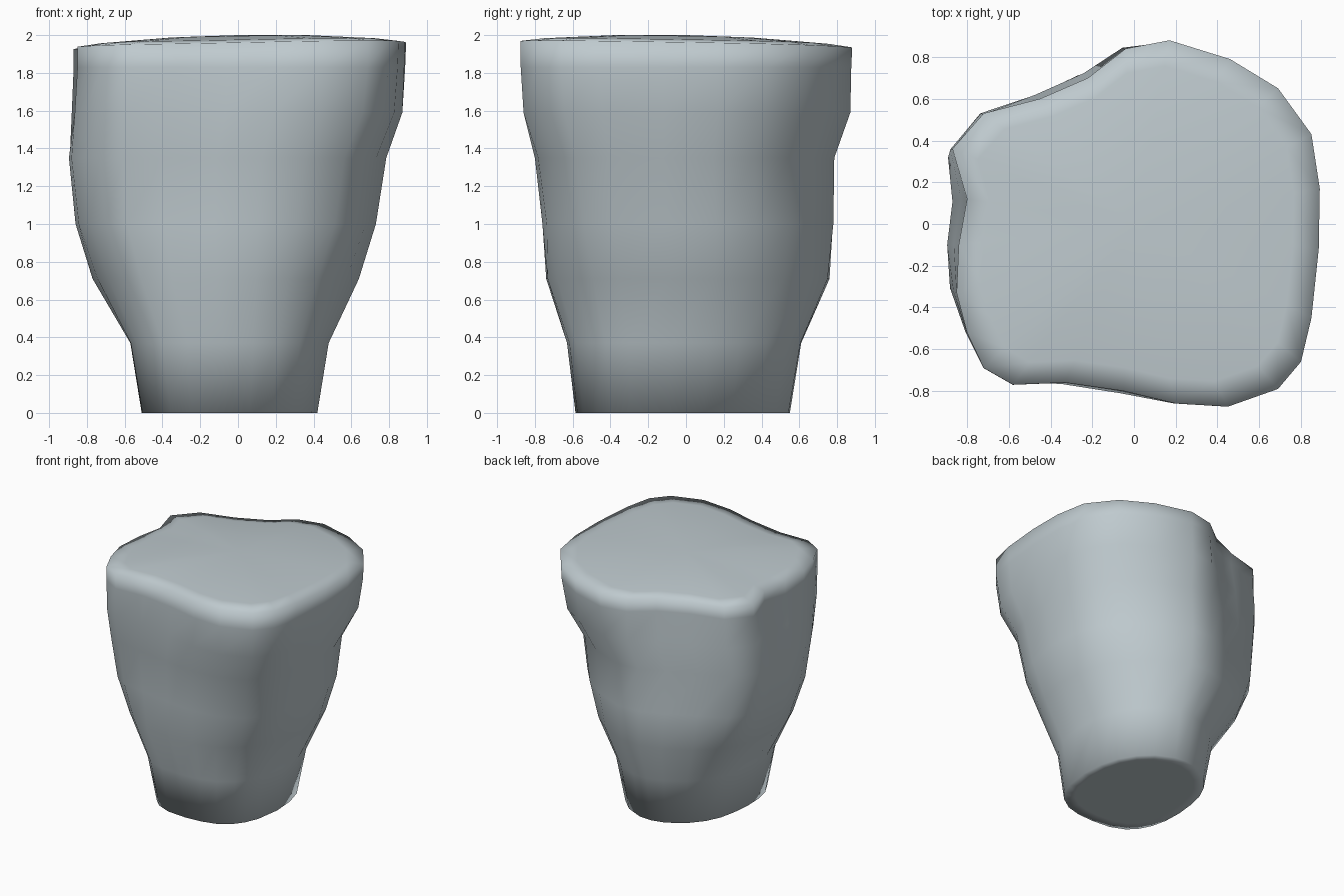
import bpy, math

if "Cube" in bpy.data.objects:
    bpy.data.objects.remove(bpy.data.objects["Cube"])

# outline of the top rim, seen from above
TOP = [(.17, .88), (-.04, .84), (-.22, .70), (-.45, .60), (-.72, .53), (-.87, .36),
       (-.80, .12), (-.84, -.10), (-.85, -.33), (-.80, -.52), (-.72, -.69), (-.58, -.77),
       (-.33, -.76), (-.05, -.80), (.20, -.86), (.45, -.875), (.69, -.79), (.80, -.66),
       (.85, -.45), (.885, -.12), (.89, .17), (.85, .43), (.69, .65), (.46, .79)]
# height, blend from ellipse (0) to top outline (1),
# corner bulges (front left, front right, back right), x range, y range
LEVELS = [(0, .05, .15, .09, .0, -.51, .42, -.585, .55),
          (.37, .15, .14, .04, .0, -.57, .48, -.63, .61),
          (.71, .2, .03, .0, -.04, -.77, .64, -.74, .76),
          (1.0, .55, .0, .0, -.06, -.86, .73, -.76, .78),
          (1.35, .62, .0, .0, -.06, -.895, .785, -.80, .785),
          (1.59, .85, .0, .0, -.03, -.88, .87, -.86, .87),
          (1.83, 1, .0, .0, .0, -.87, .885, -.875, .875)]


def fit(pts, x0, x1, y0, y1):
    """Stretch an outline so that it fills the given ranges."""
    xs, ys = [p[0] for p in pts], [p[1] for p in pts]
    return [(x0 + (x - min(xs)) / (max(xs) - min(xs)) * (x1 - x0),
             y0 + (y - min(ys)) / (max(ys) - min(ys)) * (y1 - y0)) for x, y in pts]


def bulge(angle, amounts):
    """Push the corners of a ring in or out."""
    return 1 + sum(b * max(0, math.cos(angle - math.radians(d))) ** 6
                   for b, d in zip(amounts, (225, 315, 45)))


# side rings
rings = []
for z, k, b1, b2, b3, *box in LEVELS:
    ring = []
    for x, y in TOP:
        a = math.atan2(y, x)
        f = bulge(a, (b1, b2, b3))
        ring.append((f * (k * x + (1 - k) * .88 * math.cos(a)),
                     f * (k * y + (1 - k) * .88 * math.sin(a))))
    rings.append([(x, y, z) for x, y in fit(ring, *box)])
# inset ring under the base
rings.insert(0, [(x * .85 - .007, y * .85, 0) for x, y, z in rings[0]])
# rim, then the slightly domed cap
for s, lift in ((1, 0), (.86, .017), (.45, .042)):
    rings.append([(x * s, y * s, 1.947 + .017 * x * s - .017 * y * s + lift) for x, y in TOP])

n = len(TOP)
verts = [v for ring in rings for v in ring] + [(0, 0, 2.0)]
faces = [tuple(reversed(range(n)))]
for r in range(len(rings) - 1):
    for i in range(n):
        j = (i + 1) % n
        faces.append((r * n + i, r * n + j, (r + 1) * n + j, (r + 1) * n + i))
last = (len(rings) - 1) * n
faces += [(last + i, last + (i + 1) % n, len(verts) - 1) for i in range(n)]

mesh = bpy.data.meshes.new("tapered_rock")
mesh.from_pydata(verts, [], faces)
mesh.polygons.foreach_set("use_smooth", [True] * len(mesh.polygons))
mat = bpy.data.materials.new("blue grey stone")
mat.diffuse_color = (.52, .59, .62, 1)
mat.use_nodes = True
mat.node_tree.nodes["Principled BSDF"].inputs["Base Color"].default_value = mat.diffuse_color
mesh.materials.append(mat)
mesh.update()
rock = bpy.data.objects.new("tapered_rock", mesh)
bpy.context.collection.objects.link(rock)
